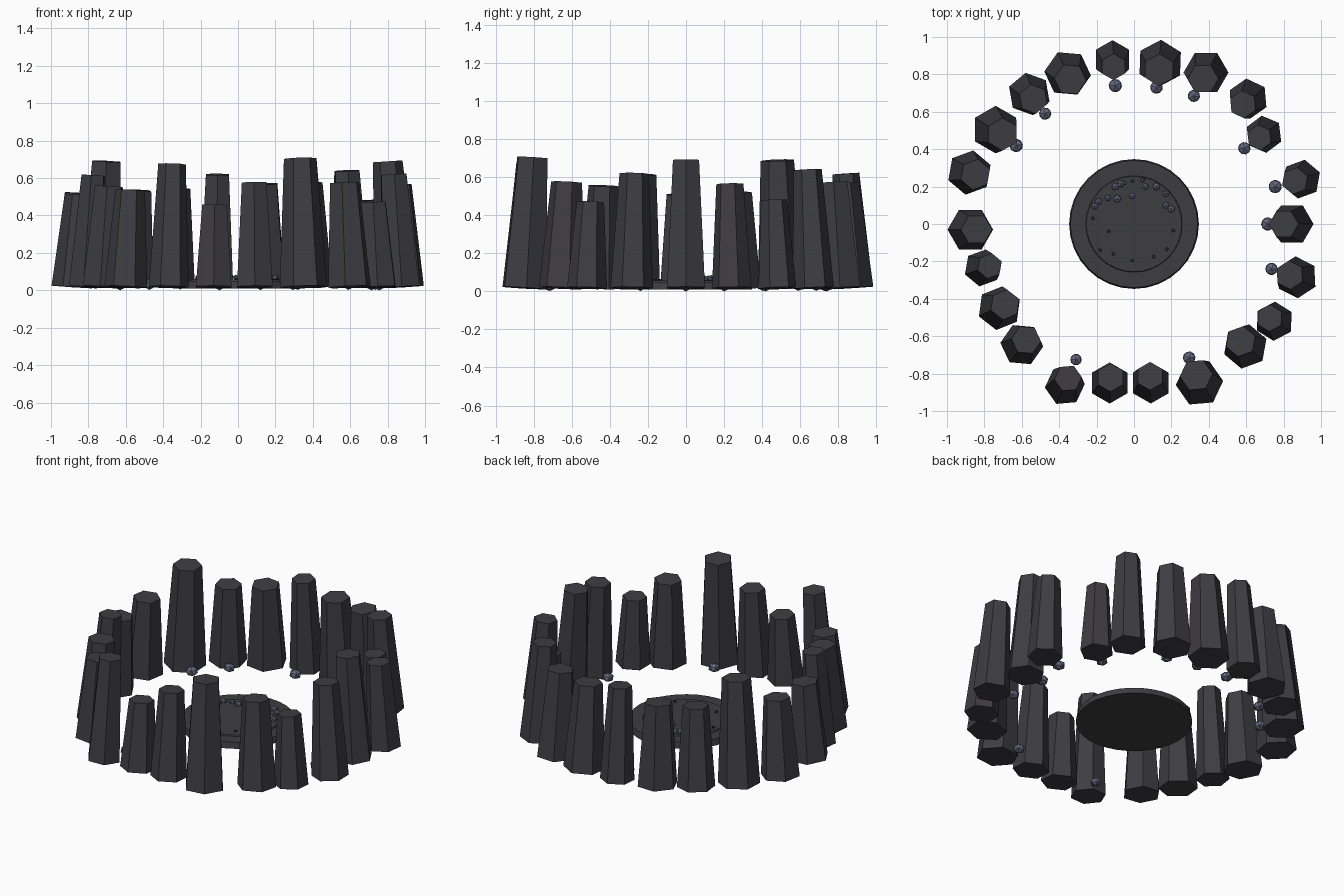
import bpy, bmesh, math, random
from mathutils import Matrix, Vector

random.seed(4)


def material(name, rgb):
    m = bpy.data.materials.new(name)
    m.diffuse_color = (*rgb, 1)
    return m


basalt = material("dark basalt", (0.048, 0.046, 0.054))
slate = material("platform slate", (0.047, 0.046, 0.050))
pebble = material("blue grey stone", (0.120, 0.135, 0.205))
stud_dark = material("dark stud", (0.025, 0.025, 0.030))


def finish(name, bm, mat):
    me = bpy.data.meshes.new(name)
    bm.to_mesh(me)
    bm.free()
    me.materials.append(mat)
    ob = bpy.data.objects.new(name, me)
    bpy.context.collection.objects.link(ob)
    return ob


def frustum(bm, sides, r1, r2, z1, z2, matrix=Matrix()):
    bmesh.ops.create_cone(bm, cap_ends=True, segments=sides, radius1=r1, radius2=r2,
                          depth=z2 - z1,
                          matrix=matrix @ Matrix.Translation((0, 0, (z1 + z2) / 2)))


# Ring of hexagonal columns leaning inward: x, y, base radius, height, turn in degrees
columns = [
    (0.845, 0.00, 0.115, 0.695, 0), (0.895, 0.24, 0.105, 0.57, 20),
    (0.695, 0.48, 0.10, 0.485, 37), (0.61, 0.67, 0.108, 0.645, 35),
    (0.385, 0.81, 0.12, 0.58, 0), (0.14, 0.86, 0.125, 0.575, 28),
    (-0.115, 0.88, 0.103, 0.625, 30), (-0.355, 0.805, 0.125, 0.55, -5),
    (-0.56, 0.695, 0.115, 0.54, 40), (-0.74, 0.505, 0.127, 0.695, 30),
    (-0.88, 0.275, 0.12, 0.525, 20), (-0.875, -0.03, 0.122, 0.515, 0),
    (-0.81, -0.235, 0.10, 0.62, 20), (-0.72, -0.45, 0.118, 0.56, 22),
    (-0.60, -0.645, 0.115, 0.54, -5), (-0.37, -0.865, 0.107, 0.68, 5),
    (-0.13, -0.85, 0.11, 0.46, 30), (0.09, -0.85, 0.11, 0.58, 30),
    (0.35, -0.85, 0.127, 0.71, 5), (0.595, -0.655, 0.12, 0.58, 20),
    (0.75, -0.52, 0.105, 0.475, 28), (0.87, -0.285, 0.112, 0.625, 33),
]
for i, (x, y, r, h, turn) in enumerate(columns):
    axis = Vector((0, 0, 1)).cross(Vector((-x, -y, 0)))
    place = (Matrix.Translation((x, y, 0.018))
             @ Matrix.Rotation(math.radians(3.8), 4, axis)
             @ Matrix.Rotation(math.radians(turn - 90), 4, 'Z'))
    bm = bmesh.new()
    frustum(bm, 6, r, r * 0.69, 0, h - 0.022, place)
    finish(f"column_{i + 1}", bm, basalt)

# Round platform in the middle with a thin raised inner disc
bm = bmesh.new()
frustum(bm, 32, 0.347, 0.34, 0.01, 0.05)
finish("platform", bm, slate)
bm = bmesh.new()
frustum(bm, 32, 0.26, 0.255, 0.045, 0.058)
finish("platform_inner_disc", bm, slate)

# Small dark studs around the inner disc
bm = bmesh.new()
for x, y in [(-0.22, 0.03), (-0.135, -0.04), (-0.18, -0.14), (-0.11, -0.16), (-0.01, -0.195),
             (0.105, -0.175), (0.175, -0.135), (0.21, -0.035), (-0.01, 0.23), (0.05, 0.24)]:
    frustum(bm, 8, 0.010, 0.008, 0.055, 0.066, Matrix.Translation((x, y, 0)))
finish("platform_studs", bm, stud_dark)


def stones(name, spots, radius, z, squash):
    bm = bmesh.new()
    for x, y in spots:
        bmesh.ops.create_icosphere(
            bm, subdivisions=1, radius=radius * random.uniform(0.9, 1.1),
            matrix=Matrix.Translation((x, y, z))
            @ Matrix.Rotation(random.uniform(0, 6), 4, 'Z')
            @ Matrix.Diagonal((1, 1, squash, 1)))
    finish(name, bm, pebble)


# Pebbles along the back of the disc, and larger stones at the feet of columns
stones("disc_pebbles", [(-0.21, 0.095), (-0.19, 0.12), (-0.14, 0.14), (-0.09, 0.135),
                        (-0.10, 0.20), (-0.07, 0.215), (-0.01, 0.15), (0.06, 0.20),
                        (0.12, 0.20), (0.17, 0.165), (0.17, 0.10), (0.20, 0.08)],
       0.021, 0.068, 0.8)
stones("foot_stones", [(-0.10, 0.74), (0.12, 0.73), (0.32, 0.685), (-0.475, 0.59),
                       (-0.63, 0.42), (0.59, 0.405), (0.755, 0.20), (0.715, 0.0),
                       (0.735, -0.24), (0.295, -0.715), (-0.31, -0.725)],
       0.037, 0.032, 0.8)
# Upright slivers among the pebbles
bm = bmesh.new()
for x, y in [(0.045, 0.235), (-0.05, 0.22), (0.17, 0.17)]:
    frustum(bm, 5, 0.012, 0.008, 0.055, 0.10, Matrix.Translation((x, y, 0)))
finish("disc_slivers", bm, pebble)
